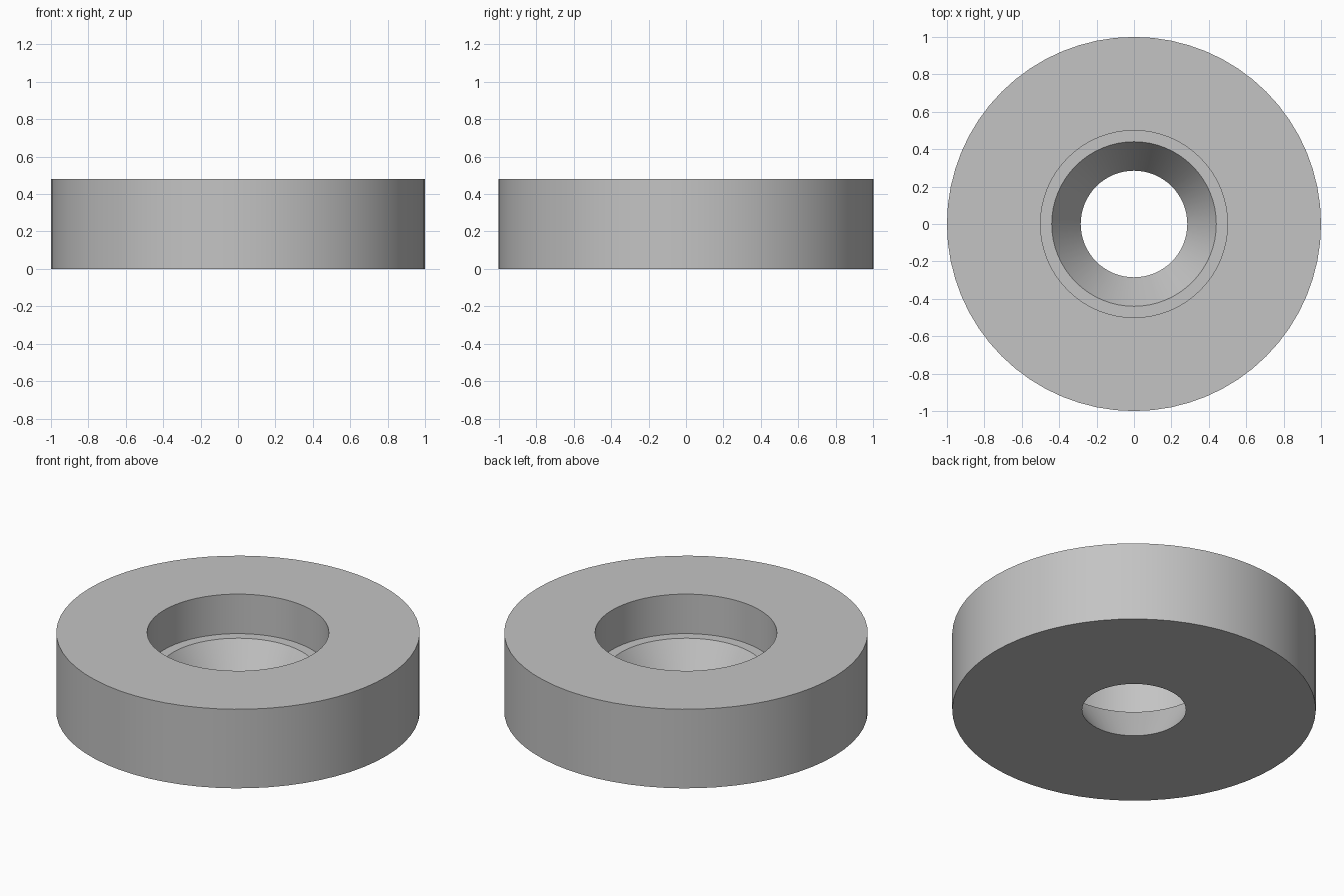
import bpy
import bmesh
from math import radians, tau
from mathutils import Vector

cube = bpy.data.objects.get("Cube")
if cube:
    bpy.data.objects.remove(cube, do_unlink=True)

SIDES = 64

# Single grey material
grey = bpy.data.materials.new("plain grey")
grey.use_nodes = True
colour = (0.55, 0.55, 0.55, 1)
grey.diffuse_color = colour
grey.node_tree.nodes["Principled BSDF"].inputs["Base Color"].default_value = colour

# Closed (radius, height) section: outer wall, counterbore, ledge, tapered hole
profile = [(0.285, 0), (1, 0), (1, 0.48), (0.5, 0.48), (0.5, 0.24), (0.44, 0.24)]

# Revolve the section around z
bm = bmesh.new()
verts = [bm.verts.new((r, 0, z)) for r, z in profile]
edges = [bm.edges.new((a, b)) for a, b in zip(verts, verts[1:] + verts[:1])]
bmesh.ops.spin(bm, geom=verts + edges, cent=Vector(), axis=(0, 0, 1),
               angle=tau, steps=SIDES, use_merge=True)
bmesh.ops.remove_doubles(bm, verts=bm.verts, dist=0.0001)
bmesh.ops.recalc_face_normals(bm, faces=bm.faces)

mesh = bpy.data.meshes.new("countersunk_washer")
bm.to_mesh(mesh)
bm.free()
mesh.materials.append(grey)
washer = bpy.data.objects.new("countersunk_washer", mesh)
bpy.context.collection.objects.link(washer)

# Smooth round walls with sharp rims
bpy.ops.object.select_all(action="DESELECT")
washer.select_set(True)
bpy.context.view_layer.objects.active = washer
bpy.ops.object.shade_smooth_by_angle(angle=radians(25))
